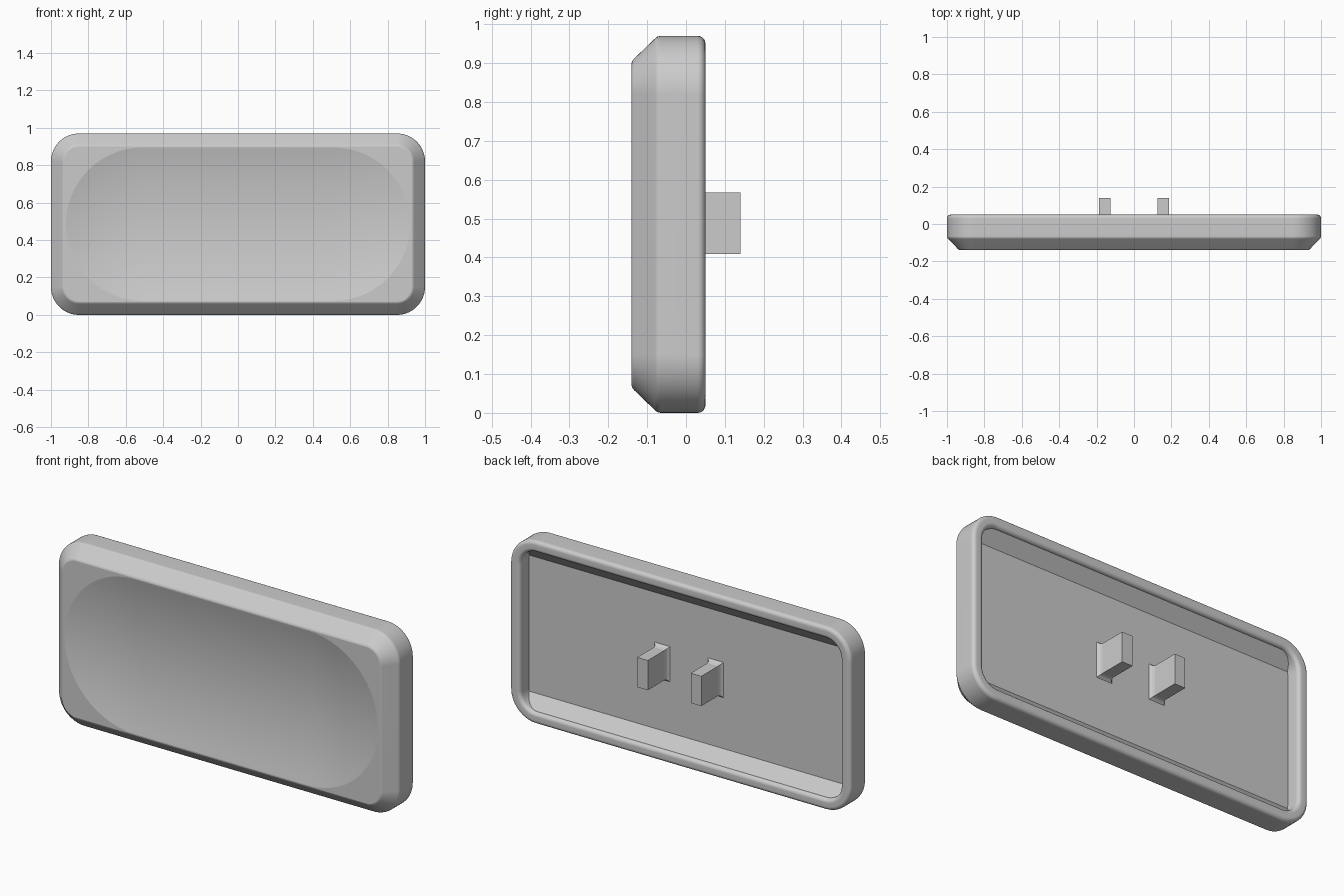
import bpy, bmesh, math
from mathutils import Vector

cube = bpy.data.objects.get("Cube")
if cube:
    bpy.data.objects.remove(cube)

MID_Z = 0.485
SEGS = 14

grey = bpy.data.materials.new("plain grey")
grey.use_nodes = True
COLOUR = (0.6, 0.6, 0.6, 1)
grey.diffuse_color = COLOUR
grey.node_tree.nodes["Principled BSDF"].inputs["Base Color"].default_value = COLOUR


def finish(bm, name):
    bmesh.ops.remove_doubles(bm, verts=bm.verts, dist=0.0001)
    bmesh.ops.recalc_face_normals(bm, faces=bm.faces)
    mesh = bpy.data.meshes.new(name)
    bm.to_mesh(mesh)
    bm.free()
    mesh.materials.append(grey)
    obj = bpy.data.objects.new(name, mesh)
    bpy.context.collection.objects.link(obj)
    return obj


def ring(bm, cx, cz, r, y):
    """Four quarter arcs of radius r about (+-cx, +-cz)."""
    verts = []
    for q, (sx, sz) in enumerate(((1, 1), (-1, 1), (-1, -1), (1, -1))):
        for i in range(SEGS + 1):
            a = (q + i / SEGS) * math.pi / 2
            verts.append(bm.verts.new((sx * cx + r * math.cos(a), y,
                                       MID_Z + sz * cz + r * math.sin(a))))
    return verts


def bridge(bm, a, b):
    n = len(a)
    return [bm.faces.new((a[i], a[(i + 1) % n], b[(i + 1) % n], b[i])) for i in range(n)]


# Shell: dish, front border, chamfer, side, rounded rim, inner wall and floor
bm = bmesh.new()
DISH_R, DISH_DEPTH, FRONT, STEPS = 0.41, 0.05, -0.14, 12
rings = []
for k in range(STEPS + 1):
    t = k / STEPS
    rings.append(ring(bm, 0.51, 0, DISH_R * t, FRONT + DISH_DEPTH * (1 - t * t)))
profile = [(0.080, FRONT), (0.086, -0.138), (0.091, -0.134),
           (0.143, -0.080), (0.148, -0.074), (0.15, -0.066)]


def fillet(r_centre, start, end):
    steps = 5
    for i in range(steps + 1):
        a = math.radians(start + (end - start) * i / steps)
        profile.append((r_centre + 0.02 * math.cos(a), 0.03 + 0.02 * math.sin(a)))


fillet(0.13, 0, 90)
fillet(0.11, 90, 180)
profile.append((0.09, -0.025))
rings += [ring(bm, 0.85, 0.335, r, y) for r, y in profile]
for a, b in zip(rings, rings[1:]):
    bridge(bm, a, b)
bm.faces.new(rings[-1])
bmesh.ops.remove_doubles(bm, verts=bm.verts, dist=0.0001)
bmesh.ops.dissolve_degenerate(bm, edges=bm.edges, dist=0.00001)
bm.normal_update()
for f in bm.faces:
    f.smooth = True
for e in bm.edges:
    flat = any(all(abs(v.co.y - FRONT) < 0.0001 for v in f.verts) for f in e.link_faces)
    e.smooth = not flat and e.calc_face_angle(0) < math.radians(28)
shell = finish(bm, "shell")
weighted = shell.modifiers.new("even shading", "WEIGHTED_NORMAL")
weighted.keep_sharp = True

# Sloped strips along the top and bottom of the cavity
for name, side in (("upper_cavity_slope", 1), ("lower_cavity_slope", -1)):
    bm = bmesh.new()
    section = ((-0.03, 0.425), (0.03, 0.425), (-0.03, 0.355))
    ends = [[bm.verts.new((x, y, MID_Z + side * z)) for y, z in section]
            for x in (-0.94, 0.94)]
    bridge(bm, *ends)
    for end in ends:
        bm.faces.new(end)
    finish(bm, name)

# Two mounting posts with flared feet
for name, side in (("left_post", 1), ("right_post", -1)):
    bm = bmesh.new()
    sections = []
    for y, grow in ((-0.03, 0.02), (-0.022, 0.011), (-0.013, 0.004), (0, 0), (0.14, 0)):
        sections.append([bm.verts.new((side * 0.157 + sx * (0.031 + grow), y,
                                       0.488 + sz * (0.079 + grow)))
                         for sx, sz in ((-1, -1), (1, -1), (1, 1), (-1, 1))])
    for a, b in zip(sections, sections[1:]):
        bridge(bm, a, b)
    bm.faces.new(sections[0])
    bm.faces.new(sections[-1])
    finish(bm, name)
